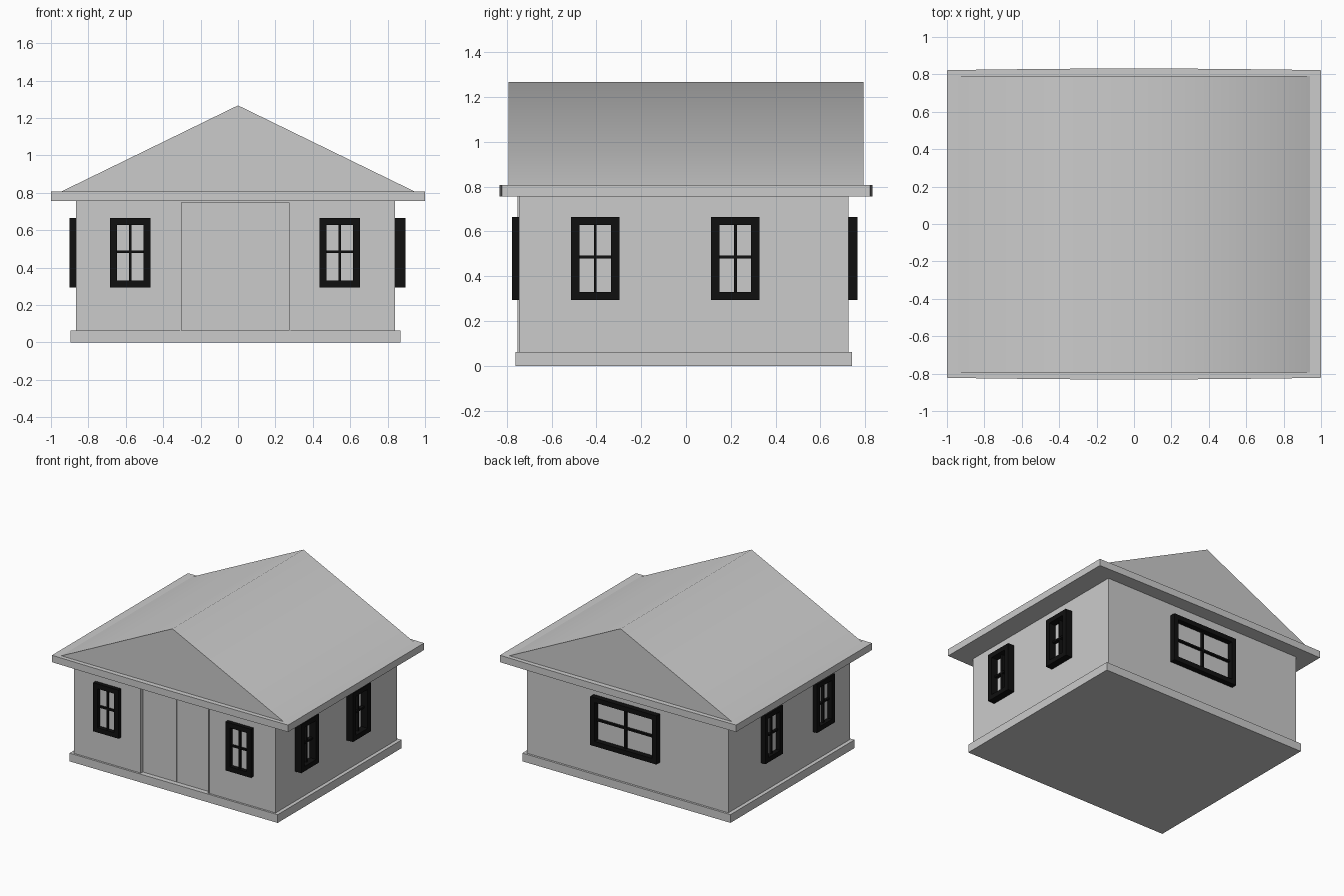
import bpy, bmesh
from math import pi, radians
from mathutils import Matrix, Vector

if "Cube" in bpy.data.objects:
    bpy.data.objects.remove(bpy.data.objects["Cube"])


def add_box(bm, lo, hi):
    lo, hi = Vector(lo), Vector(hi)
    m = Matrix.Translation((lo + hi) / 2) @ Matrix.Diagonal((*(hi - lo), 1))
    bmesh.ops.create_cube(bm, size=1, matrix=m)


def finish(name, bm, mat=None):
    bmesh.ops.recalc_face_normals(bm, faces=bm.faces)
    me = bpy.data.meshes.new(name)
    bm.to_mesh(me)
    bm.free()
    ob = bpy.data.objects.new(name, me)
    bpy.context.collection.objects.link(ob)
    if mat:
        me.materials.append(mat)
    return ob


def boxes(name, *pairs, mat=None):
    bm = bmesh.new()
    for lo, hi in pairs:
        add_box(bm, lo, hi)
    return finish(name, bm, mat)


def prism(name, pts, offset):
    bm = bmesh.new()
    face = bm.faces.new([bm.verts.new(p) for p in pts])
    ext = bmesh.ops.extrude_face_region(bm, geom=[face])
    # keep the starting cap so the prism is closed
    if not face.is_valid or len(bm.faces) < len(pts) + 2:
        bm.faces.new([v for v in bm.verts if v not in ext["geom"]])
    verts = [g for g in ext["geom"] if isinstance(g, bmesh.types.BMVert)]
    bmesh.ops.translate(bm, verts=verts, vec=offset)
    return finish(name, bm)


black = bpy.data.materials.new("black_frame")
black.diffuse_color = (0.005, 0.005, 0.005, 1)
black.use_nodes = True
black.node_tree.nodes["Principled BSDF"].inputs["Base Color"].default_value = black.diffuse_color

# Foundation
boxes("foundation", ((-0.895, -0.76, 0), (0.868, 0.74, 0.063)))

# Walls, with a shallow doorway between two front sections
DL, DR, FY = -0.305, 0.278, -0.745
bm = bmesh.new()
plan = [(-0.866, FY), (DL, FY), (DL, -0.715), (DR, -0.715), (DR, FY),
        (0.84, FY), (0.84, 0.724), (-0.866, 0.724)]
bm.free()
prism("walls", [(x, y, 0.06) for x, y in plan], (0, 0, 0.70))

# Double door and its thin jambs
boxes("door_left", ((DL + 0.004, -0.722, 0.063), (-0.015, -0.71, 0.75)))
boxes("door_right", ((-0.012, -0.722, 0.063), (DR - 0.004, -0.71, 0.75)))
boxes("door_frame",
      ((DL - 0.004, -0.752, 0.063), (DL + 0.004, -0.71, 0.755)),
      ((DR - 0.004, -0.752, 0.063), (DR + 0.004, -0.71, 0.755)),
      ((DL + 0.004, -0.752, 0.747), (DR - 0.004, -0.71, 0.755)))

# Eave slab, its long edges very slightly bowed
half = [(-1, 0.822), (-0.77, 0.826), (-0.35, 0.83), (0, 0.832),
        (0.35, 0.83), (0.77, 0.826), (1, 0.822)]
edge = [(x, -y) for x, y in half] + half[::-1]
prism("eave_slab", [(x, y, 0.755) for x, y in edge], (0, 0, 0.053))

# Gabled roof
roof = prism("roof", [(-0.948, -0.793, 0.805), (0.948, -0.793, 0.805),
                      (0, -0.793, 1.267)], (0, 1.585, 0))
bpy.context.view_layer.objects.active = roof
roof.select_set(True)
bpy.ops.object.shade_smooth_by_angle(angle=radians(60))


# Window: rectangular frame with a cross of glazing bars, facing local -y
def window(name, centre, angle, width, depth, z0=0.293, z1=0.665, f=0.037):
    h, b = width / 2, 0.0065
    zm = (z0 + z1) / 2 + 0.006
    front, back, bar = -depth, 0.005, -depth * 0.5
    ob = boxes(name,
               ((-h, front, z0), (-h + f, back, z1)),
               ((h - f, front, z0), (h, back, z1)),
               ((-h + f, front, z0), (h - f, back, z0 + f)),
               ((-h + f, front, z1 - f), (h - f, back, z1)),
               ((-b, bar, z0 + f), (b, back, z1 - f)),
               ((-h + f, bar, zm - b), (h - f, back, zm + b)), mat=black)
    ob.location = (*centre, 0)
    ob.rotation_euler.z = angle


for side, x in (("left", -0.576), ("right", 0.545)):
    window("front_window_" + side, (x, FY), 0, 0.216, 0.031)
for i, y in enumerate((-0.405, 0.22)):
    window(f"right_window_{i + 1}", (0.84, y), pi / 2, 0.216, 0.055)
    window(f"left_window_{i + 1}", (-0.866, y), -pi / 2, 0.216, 0.036)
window("back_window", (-0.005, 0.724), pi, 0.56, 0.042)
